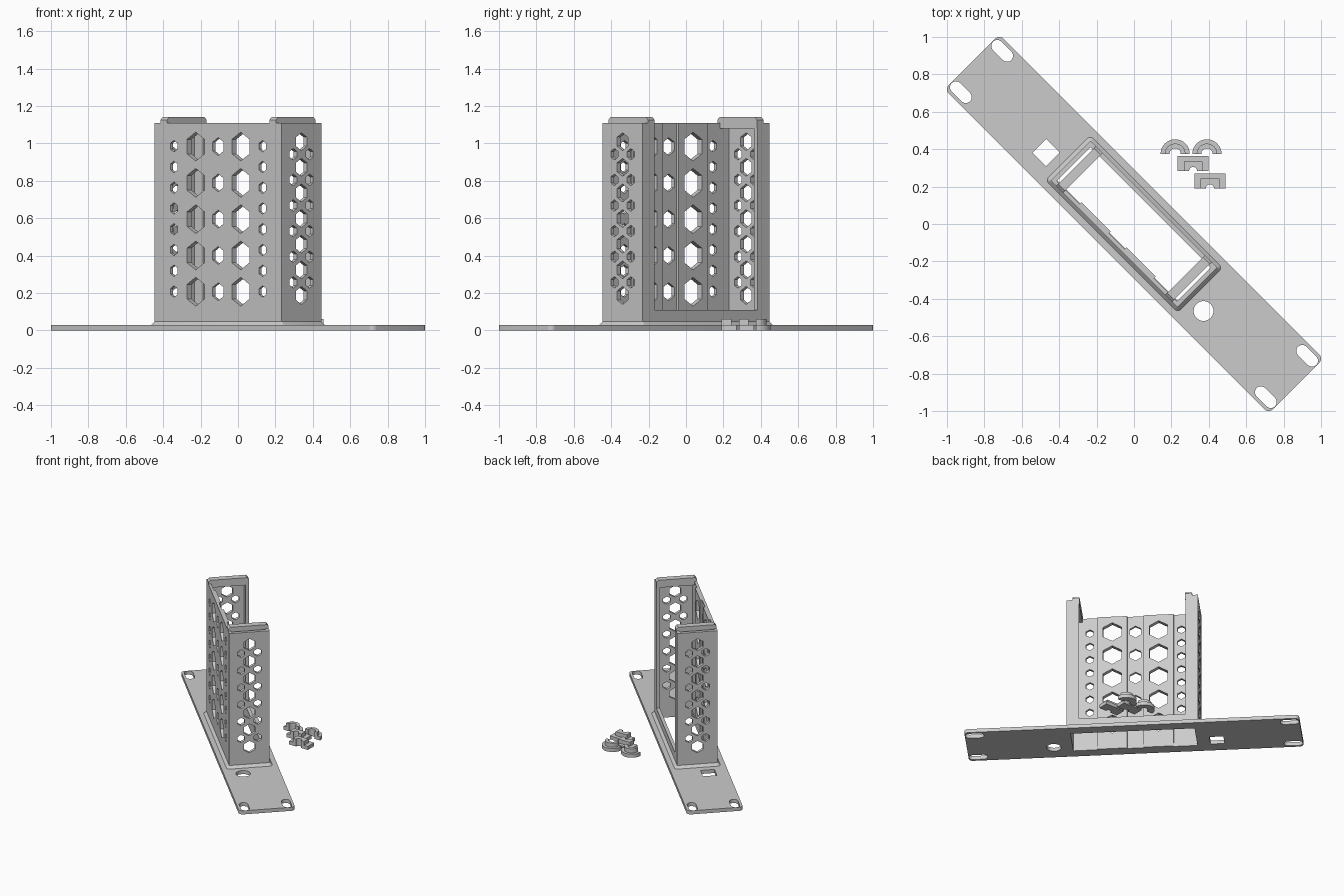
import bpy, bmesh, math
from mathutils import Matrix, Vector

if "Cube" in bpy.data.objects:
    bpy.data.objects.remove(bpy.data.objects["Cube"])

grey = bpy.data.materials.new("light_grey")
grey.diffuse_color = (0.6, 0.6, 0.6, 1)
grey.use_nodes = True
grey.node_tree.nodes["Principled BSDF"].inputs["Base Color"].default_value = grey.diffuse_color

FLAT = Matrix.Identity(4)
FRONT = Matrix.Rotation(math.pi / 2, 4, 'X')           # local xy -> x, z
SIDE = Matrix.Rotation(math.pi / 2, 4, 'Z') @ FRONT     # local xy -> y, z
TURN = Matrix.Rotation(-math.pi / 4, 4, 'Z')            # whole bracket sits diagonally

U, V, H = 0.48, 0.15, 1.11      # half length, half width and height of the cage
T = 0.029                       # plate thickness


def rrect(cx, cy, w, h, r=0.0, n=6):
    """Rectangle outline, optionally with rounded corners."""
    pts = []
    for k, (sx, sy) in enumerate([(1, 1), (-1, 1), (-1, -1), (1, -1)]):
        x, y = cx + sx * (w / 2 - r), cy + sy * (h / 2 - r)
        if r == 0:
            pts.append((x, y))
            continue
        for i in range(n + 1):
            a = math.pi / 2 * (k + i / n)
            p = (x + r * math.cos(a), y + r * math.sin(a))
            if not pts or (Vector(p) - Vector(pts[-1])).length > 1e-5:
                pts.append(p)
    if (Vector(pts[0]) - Vector(pts[-1])).length < 1e-5:
        pts.pop()
    return pts


def hexagon(cx, cy, r):
    return [(cx + r * math.sin(i * math.pi / 3), cy + r * math.cos(i * math.pi / 3)) for i in range(6)]


def finish(name, mesh):
    mesh.materials.clear()
    mesh.materials.append(grey)
    ob = bpy.data.objects.new(name, mesh)
    bpy.context.collection.objects.link(ob)
    for o in bpy.context.selected_objects:
        o.select_set(False)
    ob.select_set(True)
    bpy.context.view_layer.objects.active = ob
    bpy.ops.object.shade_smooth_by_angle(angle=math.radians(35))
    return ob


def panel(name, outlines, depth, offset, orient=FLAT, turn=TURN):
    """Sheet with holes: first outline is the rim, the others are cut out."""
    cu = bpy.data.curves.new(name, 'CURVE')
    cu.dimensions, cu.fill_mode, cu.extrude = '2D', 'BOTH', depth / 2
    for pts in outlines:
        sp = cu.splines.new('POLY')
        sp.points.add(len(pts) - 1)
        for q, p in zip(sp.points, pts):
            q.co = (p[0], p[1], 0, 1)
        sp.use_cyclic_u = True
    tmp = bpy.data.objects.new(name + "_curve", cu)
    bpy.context.collection.objects.link(tmp)
    dg = bpy.context.evaluated_depsgraph_get()
    mesh = bpy.data.meshes.new_from_object(tmp.evaluated_get(dg))
    bpy.data.objects.remove(tmp)
    bm = bmesh.new()
    bm.from_mesh(mesh)
    bmesh.ops.remove_doubles(bm, verts=bm.verts, dist=1e-5)
    bmesh.ops.recalc_face_normals(bm, faces=bm.faces)
    bm.to_mesh(mesh)
    bm.free()
    mesh.transform(turn @ Matrix.Translation(offset) @ orient)
    return finish(name, mesh)


def box(name, x0, x1, y0, y1, z0, z1, turn=TURN):
    return panel(name, [rrect((x0 + x1) / 2, (y0 + y1) / 2, x1 - x0, y1 - y0)],
                 z1 - z0, (0, 0, (z0 + z1) / 2), FLAT, turn)


# Mounting plate with slots, square hole, round hole and the cage opening
holes = [rrect(sx * 1.153, sy * 0.156, 0.138, 0.064, 0.032) for sx in (-1, 1) for sy in (-1, 1)]
holes += [rrect(-0.602, -0.062, 0.103, 0.103),
          rrect(0.592, -0.066, 0.106, 0.106, 0.053, 10),
          rrect(0, 0, 0.91, 0.25)]
panel("mounting_plate", [rrect(0, 0, 2.45, 0.414, 0.03)] + holes, T, (0, 0, T / 2))

# Sloped fillet where the cage meets the plate
bm = bmesh.new()
low = [bm.verts.new((x, y, T)) for x, y in rrect(0, 0, 2 * U + 0.04, 2 * V + 0.04, 0.025, 4)]
top = [bm.verts.new((x, y, T + 0.02)) for x, y in rrect(0, 0, 2 * U, 2 * V, 0.005, 4)]
for i in range(len(low)):
    j = (i + 1) % len(low)
    bm.faces.new((low[i], low[j], top[j], top[i]))
me = bpy.data.meshes.new("base_fillet")
bm.to_mesh(me)
bm.free()
me.transform(TURN)
finish("base_fillet", me)

# Long perforated wall: thin sheet plus thicker pads around the large holes
rows = [0.207 + 0.194 * i for i in range(5)]
small = [hexagon(s * 0.335, 0.208 + 0.111 * i, 0.031) for s in (-1, 1) for i in range(8)]
mid = [hexagon(0, z, 0.048) for z in rows]
large = {s: [hexagon(s * 0.17, z, 0.077) for z in rows] for s in (-1, 1)}
panel("long_wall", [rrect(0, H / 2, 2 * U, H)] + small + mid + large[-1] + large[1],
      0.02, (0, -V + 0.01, 0), FRONT)
for s in (-1, 1):
    panel("long_wall_pad", [rrect(s * 0.17, H / 2, 0.22, H)] + large[s],
          0.014, (0, -V + 0.027, 0), FRONT)

# Low sill on the open side
box("sill", -U, U, V - 0.025, V, 0, 0.11)

# End walls, corner flanges and top lips
end_holes = [hexagon(0, 0.187 + 0.137 * i, 0.048) for i in range(7)]
end_holes += [hexagon(s * 0.062, 0.257 + 0.137 * i, 0.031) for s in (-1, 1) for i in range(6)]
for s in (-1, 1):
    panel("end_wall", [rrect(0, H / 2, 2 * V, H)] + end_holes, 0.026, (s * (U - 0.013), 0, 0), SIDE)
    a, b = sorted((s * 0.39, s * U))
    box("corner_flange", a, b, V - 0.025, V, 0, H)
    lip = [(-V, 1.08), (V, 1.08), (V, 1.125), (V - 0.015, 1.14), (-V + 0.015, 1.14), (-V, 1.125)]
    panel("top_lip", [lip], 0.05, (s * 0.412, 0, 0), SIDE)


def arc(r, n=16):
    return [(r * math.cos(math.pi * i / n), r * math.sin(math.pi * i / n)) for i in range(n + 1)]


# Loose half-round grommets: flange below, collar above
for x in (0.22, 0.39):
    for part, r, z0, z1 in (("flange", 0.078, 0, 0.028), ("collar", 0.055, 0.028, 0.06)):
        panel("round_grommet_" + part, [arc(r) + arc(0.03)[::-1]], z1 - z0,
              (x, 0.375, (z0 + z1) / 2), FLAT, FLAT)

# Loose half-square grommets with a cable notch
for x, y in ((0.316, 0.283), (0.406, 0.19)):
    for part, w, d, z0, z1 in (("flange", 0.083, 0.08, 0, 0.028), ("collar", 0.05, 0.052, 0.028, 0.06)):
        shape = [(w, 0), (w, d), (-w, d), (-w, 0)] + [(-p, q) for p, q in arc(0.022, 8)]
        panel("square_grommet_" + part, [shape], z1 - z0,
              (x, y, (z0 + z1) / 2), FLAT, FLAT)
